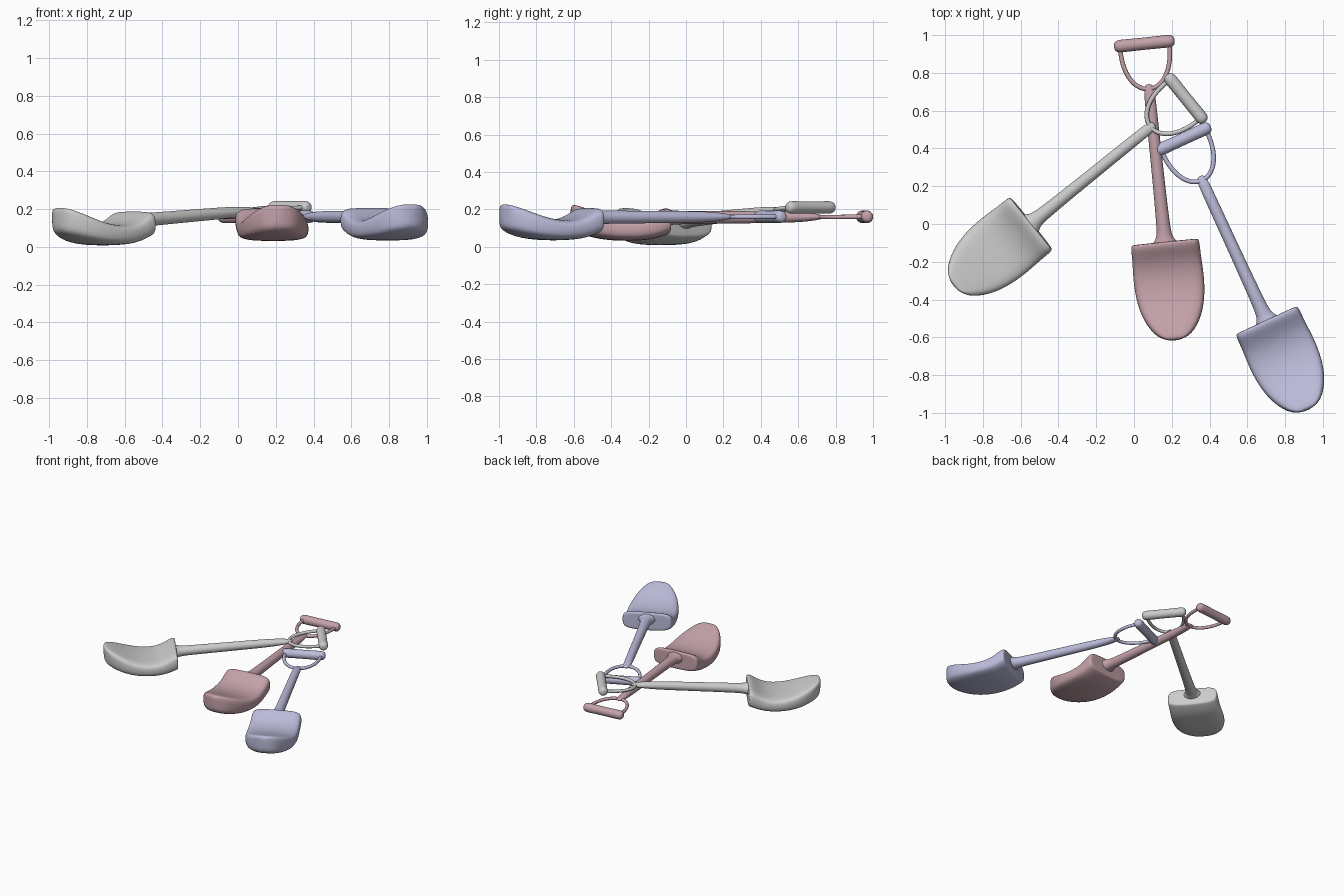
import bpy, math
from mathutils import Matrix, Vector

if "Cube" in bpy.data.objects:
    bpy.data.objects.remove(bpy.data.objects["Cube"])

def spow(v, p):
    return math.copysign(abs(v) ** p, v)

def loft(name, stations, matrix, mat, px=(1, 1), pz=1, n=16, curl=0):
    """Closed body along local x; station = (s, half width, top z, bottom z)."""
    s0, s1 = stations[0][0], stations[-1][0]
    verts, faces = [], []
    for s, w, zt, zb in stations:
        lift = curl * ((s - s0) / (s1 - s0)) ** 2
        for i in range(n):
            a = 2 * math.pi * i / n
            c, d = math.cos(a), math.sin(a)
            p = px[0] if d > 0 else px[1]
            z = (zt + zb) / 2 + (zt - zb) / 2 * spow(d, pz) + lift
            verts.append((s, w * spow(c, p), z))
    for r in range(len(stations) - 1):
        for i in range(n):
            j = (i + 1) % n
            faces.append((r * n + i, r * n + j, (r + 1) * n + j, (r + 1) * n + i))
    faces.append(tuple(range(n))[::-1])
    faces.append(tuple(range((len(stations) - 1) * n, len(stations) * n)))
    me = bpy.data.meshes.new(name)
    me.from_pydata(verts, [], [tuple(reversed(f)) for f in faces])
    for poly in me.polygons:
        poly.use_smooth = True
    ob = bpy.data.objects.new(name, me)
    bpy.context.collection.objects.link(ob)
    ob.matrix_world = matrix
    sub = ob.modifiers.new("Smooth", 'SUBSURF')
    sub.levels = sub.render_levels = 2
    if mat:
        me.materials.append(mat)
    return ob

def loop_tube(name, pts, radius, matrix, mat):
    cu = bpy.data.curves.new(name, 'CURVE')
    cu.dimensions = '3D'
    cu.bevel_depth = radius
    cu.bevel_resolution = 3
    sp = cu.splines.new('NURBS')
    sp.points.add(len(pts) - 1)
    for p, (x, y) in zip(sp.points, pts):
        p.co = (x, y, 0, 1)
    sp.order_u = 4
    sp.use_endpoint_u = True
    sp.resolution_u = 10
    ob = bpy.data.objects.new(name, cu)
    bpy.context.collection.objects.link(ob)
    ob.matrix_world = matrix
    if mat:
        cu.materials.append(mat)
    bpy.ops.object.select_all(action='DESELECT')
    ob.select_set(True)
    bpy.context.view_layer.objects.active = ob
    bpy.ops.object.convert(target='MESH')

# Thick scooped blade: dips in the middle, curls up at the tip
BLADE = [(1.055, .165, .040, -.075), (1.057, .180, .050, -.088),
         (1.085, .184, .050, -.098), (1.150, .183, .004, -.118),
         (1.250, .190, -.020, -.125), (1.370, .182, .000, -.122),
         (1.470, .152, .040, -.105), (1.545, .102, .068, -.078),
         (1.572, .055, .072, -.056), (1.580, .012, .045, -.030)]
# Shaft, flattened at the loop and flared into the blade
SHAFT = [(s, w, h, -h) for s, w, h in
         [(.215, .014, .008), (.235, .029, .012), (.33, .031, .031), (.65, .032, .033),
          (.97, .036, .036), (1.03, .042, .038), (1.055, .064, .044), (1.075, .07, .045)]]
# Rounded grip bar
GRIP = [(x, r, r, -r) for x, r in
        [(-.161, .012), (-.156, .025), (-.138, .035), (-.10, .034), (0, .033),
         (.10, .034), (.138, .035), (.156, .025), (.161, .012)]]
LOOP = [(0, -.13), (.11, -.135), (.25, -.075), (.25, .075), (.11, .135), (0, .13)]

def shovel(tag, grip, direction, pitch, curl, color):
    mat = None
    if color:
        mat = bpy.data.materials.new(tag + "_paint")
        mat.diffuse_color = (*color, 1)
        mat.use_nodes = True
        mat.node_tree.nodes["Principled BSDF"].inputs["Base Color"].default_value = mat.diffuse_color
    m = (Matrix.Translation(Vector(grip))
         @ Matrix.Rotation(math.atan2(direction[1], direction[0]), 4, 'Z')
         @ Matrix.Rotation(pitch, 4, 'Y'))
    loft(tag + "_blade", BLADE, m, mat, px=(.4, .65), pz=.55, n=20, curl=curl)
    loft(tag + "_shaft", SHAFT, m, mat)
    loft(tag + "_grip", GRIP, m @ Matrix.Rotation(math.pi / 2, 4, 'Z'), mat)
    loop_tube(tag + "_handle_loop", LOOP, .012, m, mat)

shovel("red_shovel", (.055, .955, .16), (.103, -.995), 0.004, 0, (.55, .36, .40))
shovel("blue_shovel", (.26, .45, .16), (.418, -.908), 0.002, 0, (.50, .50, .70))
shovel("grey_shovel", (.275, .665, .21), (-.777, -.628), .067, .035, None)
